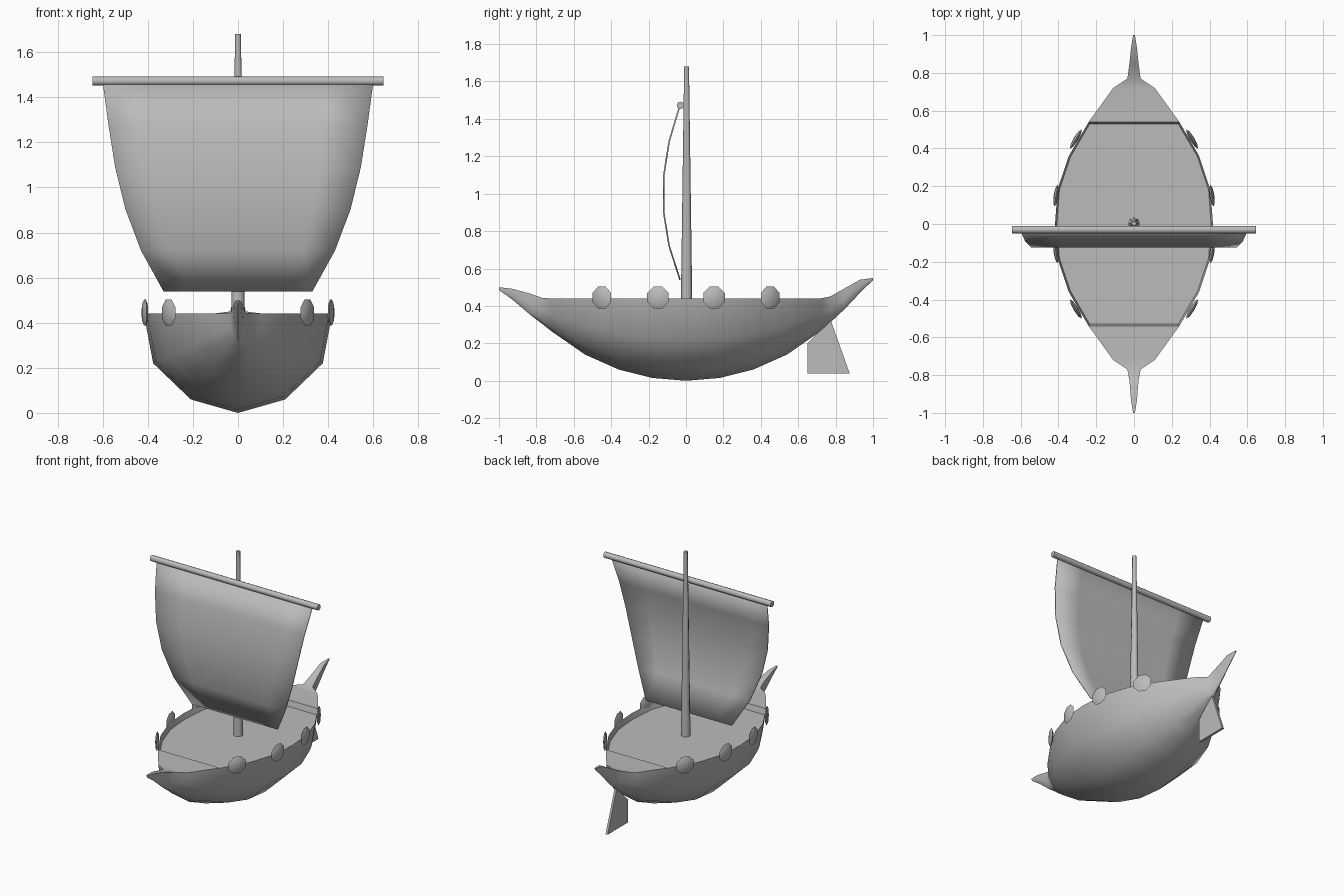
import bpy, bmesh, math
from mathutils import Matrix, Vector

cube = bpy.data.objects.get("Cube")
if cube:
    bpy.data.objects.remove(cube, do_unlink=True)

grey = bpy.data.materials.new("plain_grey")
grey.use_nodes = True
colour = (0.5, 0.5, 0.5, 1)
grey.diffuse_color = colour
grey.node_tree.nodes["Principled BSDF"].inputs["Base Color"].default_value = colour


def finish(bm, name, angle=50):
    """Turn a bmesh into a named, smooth shaded object."""
    bmesh.ops.recalc_face_normals(bm, faces=bm.faces)
    mesh = bpy.data.meshes.new(name)
    bm.to_mesh(mesh)
    bm.free()
    mesh.materials.append(grey)
    obj = bpy.data.objects.new(name, mesh)
    bpy.context.collection.objects.link(obj)
    bpy.ops.object.select_all(action='DESELECT')
    obj.select_set(True)
    bpy.context.view_layer.objects.active = obj
    bpy.ops.object.shade_smooth_by_angle(angle=math.radians(angle))
    return obj


def rod(name, start, end, r1, r2, sides):
    """Tapered rod between two points."""
    a, b = Vector(start), Vector(end)
    turn = (b - a).to_track_quat('Z', 'Y').to_matrix().to_4x4()
    bm = bmesh.new()
    bmesh.ops.create_cone(bm, cap_ends=True, segments=sides, radius1=r1, radius2=r2,
                          depth=(b - a).length, matrix=Matrix.Translation((a + b) / 2) @ turn)
    return finish(bm, name)


# Hull: stations of y, half width, keel height, rim height
middle = [(0, .418, 0, .44), (.18, .405, .015, .44), (.36, .345, .06, .44),
          (.54, .24, .14, .44), (.72, .11, .265, .44)]
bow = [(-.77, .035, .305, .443), (-.83, .024, .35, .465),
       (-.93, .016, .435, .492), (-1, .005, .485, .5)]
stern = [(.77, .035, .31, .45), (.85, .024, .385, .495),
         (.93, .016, .47, .54), (1, .005, .538, .55)]
front_half = [(-y, w, k, t) for y, w, k, t in middle[1:]] + bow
stations = front_half[::-1] + middle + stern
section = [(1, 1), (.9, .5), (.5, .135), (0, 0), (-.5, .135), (-.9, .5), (-1, 1)]

bm = bmesh.new()
rings = [[bm.verts.new((w * sx, y, k + (t - k) * sz)) for sx, sz in section]
         for y, w, k, t in stations]
deck = []
for a, b in zip(rings, rings[1:]):
    for i in range(len(section) - 1):
        bm.faces.new((a[i], a[i + 1], b[i + 1], b[i]))
    top = bm.faces.new((a[0], b[0], b[-1], a[-1]))
    if abs(top.calc_center_median().y) < .54:
        deck.append(top)
bm.faces.new(rings[0])
bm.faces.new(rings[-1])
bmesh.ops.recalc_face_normals(bm, faces=bm.faces)
# Sunken deck between the two end platforms
bmesh.ops.inset_region(bm, faces=deck, thickness=.01, depth=-.04, use_even_offset=True)
finish(bm, "hull")

# Mast and yard
rod("mast", (0, .003, .38), (0, .003, 1.68), .031, .013, 8)
rod("yard", (-.645, -.03, 1.472), (.645, -.03, 1.472), .02, .02, 10)

# Sail: rows of y, z, half width
rows = [(-.035, 1.465, .6), (-.09, 1.28, .575), (-.12, 1.09, .545),
        (-.12, .905, .5), (-.09, .72, .43), (-.032, .54, .33)]
columns = 6
bm = bmesh.new()
grid = [[bm.verts.new((w * (2 * i / columns - 1), y, z)) for i in range(columns + 1)]
        for y, z, w in rows]
for a, b in zip(grid, grid[1:]):
    for i in range(columns):
        bm.faces.new((a[i], a[i + 1], b[i + 1], b[i]))
sail = finish(bm, "sail")
thick = sail.modifiers.new("thickness", 'SOLIDIFY')
thick.thickness = .008
thick.offset = 0

# Shields along both rims
for side, label in ((1, "left"), (-1, "right")):
    for n, (x, y, tilt) in enumerate(((.308, -.45, -31), (.413, -.15, -8),
                                      (.413, .15, 8), (.308, .45, 31))):
        bm = bmesh.new()
        bmesh.ops.create_uvsphere(bm, u_segments=8, v_segments=4, radius=.063)
        place = (Matrix.Translation((side * x, y, .445))
                 @ Matrix.Rotation(math.radians(side * tilt), 4, 'Z')
                 @ Matrix.Rotation(math.radians(90), 4, 'Y')
                 @ Matrix.Rotation(math.radians(22.5), 4, 'Z')
                 @ Matrix.Diagonal((1, 1, .2, 1)))
        bm.transform(place)
        finish(bm, f"{label}_shield_{n + 1}", 80)

# Rudder blade under the stern
outline = [(.65, .04), (.875, .04), (.775, .32), (.73, .28), (.65, .2)]
bm = bmesh.new()
blade = bm.faces.new([bm.verts.new((-.008, y, z)) for y, z in outline])
out = bmesh.ops.extrude_face_region(bm, geom=[blade])
bmesh.ops.translate(bm, vec=(.016, 0, 0),
                    verts=[v for v in out["geom"] if isinstance(v, bmesh.types.BMVert)])
finish(bm, "rudder", 30)
